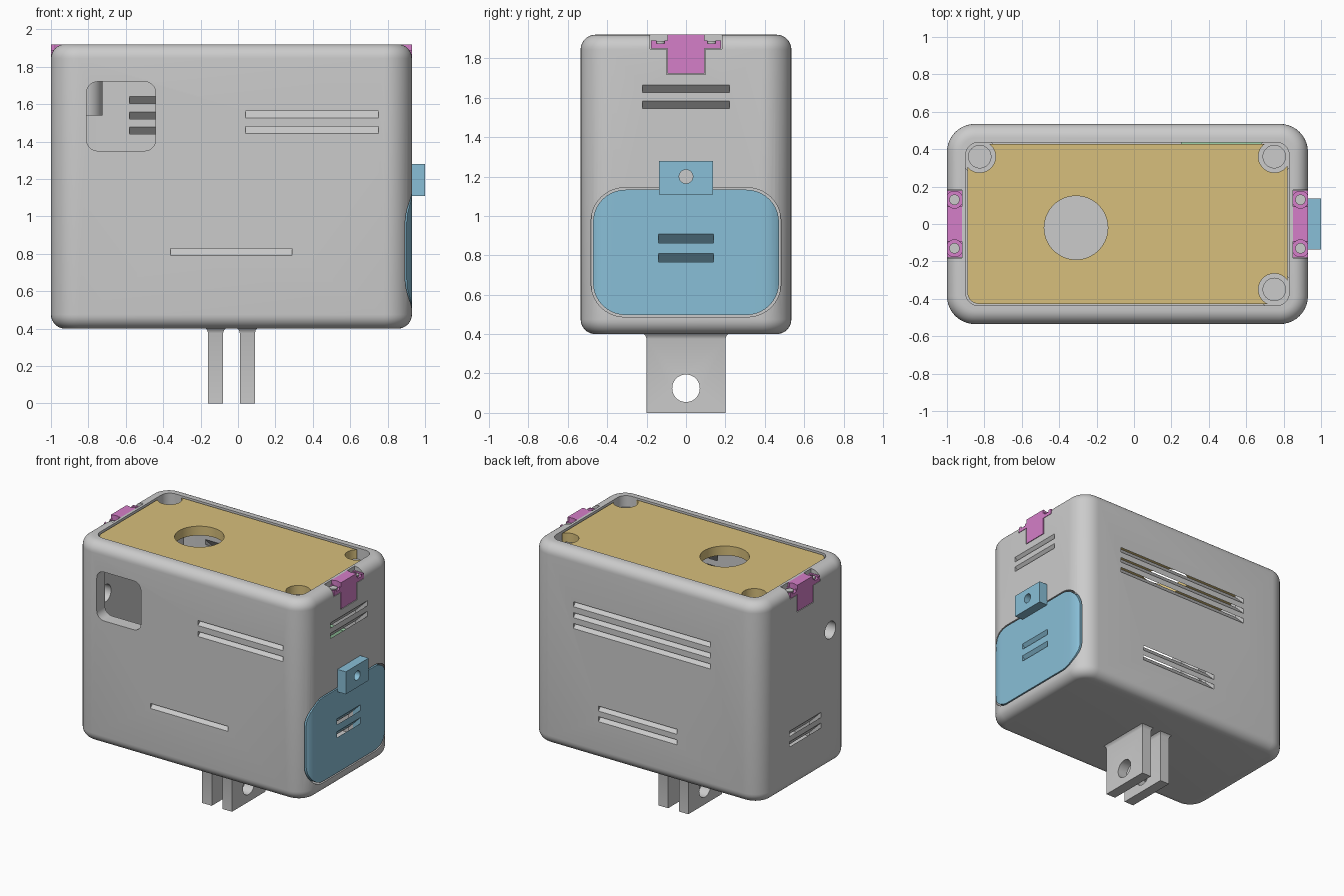
import bpy, bmesh, math

if "Cube" in bpy.data.objects:
    bpy.data.objects.remove(bpy.data.objects["Cube"])

# ---------- helpers ----------
def rect(cu, cv, hu, hv, r=0.0, n=8):
    """Outline of a (rounded) rectangle."""
    if r <= 0:
        return [(cu + a * hu, cv + b * hv) for a, b in ((1, 1), (-1, 1), (-1, -1), (1, -1))]
    pts = []
    for k, (a, b) in enumerate(((1, 1), (-1, 1), (-1, -1), (1, -1))):
        for i in range(n + 1):
            t = (k + i / n) * math.pi / 2
            pts.append((cu + a * (hu - r) + r * math.cos(t), cv + b * (hv - r) + r * math.sin(t)))
    return pts

def circle(cu, cv, r, n=40):
    return [(cu + r * math.cos(2 * math.pi * i / n), cv + r * math.sin(2 * math.pi * i / n)) for i in range(n)]

def loft(name, axis, layers):
    """Closed solid through equal-length outlines stacked along an axis."""
    put = {'x': lambda d, u, v: (d, u, v), 'y': lambda d, u, v: (u, d, v), 'z': lambda d, u, v: (u, v, d)}[axis]
    bm = bmesh.new()
    rings = [[bm.verts.new(put(d, u, v)) for u, v in pts] for d, pts in layers]
    n = len(rings[0])
    for a, b in zip(rings, rings[1:]):
        for i in range(n):
            j = (i + 1) % n
            bm.faces.new((a[i], a[j], b[j], b[i]))
    bm.faces.new(rings[0])
    bm.faces.new(rings[-1])
    bmesh.ops.recalc_face_normals(bm, faces=bm.faces[:])
    me = bpy.data.meshes.new(name)
    bm.to_mesh(me)
    bm.free()
    ob = bpy.data.objects.new(name, me)
    bpy.context.collection.objects.link(ob)
    return ob

def prism(name, axis, lo, hi, pts):
    return loft(name, axis, [(lo, pts), (hi, pts)])

def box(name, x0, x1, y0, y1, z0, z1):
    return prism(name, 'z', z0, z1, rect((x0 + x1) / 2, (y0 + y1) / 2, (x1 - x0) / 2, (y1 - y0) / 2))

def combine(ob, other, op='DIFFERENCE', keep=False):
    m = ob.modifiers.new('combine', 'BOOLEAN')
    m.operation, m.object, m.solver = op, other, 'EXACT'
    with bpy.context.temp_override(object=ob, active_object=ob, selected_objects=[ob]):
        bpy.ops.object.modifier_apply(modifier=m.name)
    if not keep:
        bpy.data.objects.remove(other, do_unlink=True)

def louvre(axis, face, inward, a0, a1, z, slope, h=0.019):
    """Slanted vent cutter: starts at the outer wall face and rises by slope going inward."""
    layers = [(face + inward * d, rect((a0 + a1) / 2, z + slope * d, (a1 - a0) / 2, h)) for d in (-0.03, 0.13)]
    return loft('vent_cutter', axis, layers)

def paint(ob, name, rgb):
    mat = bpy.data.materials.get(name) or bpy.data.materials.new(name)
    mat.diffuse_color = (*rgb, 1)
    mat.use_nodes = True
    mat.node_tree.nodes["Principled BSDF"].inputs["Base Color"].default_value = mat.diffuse_color
    ob.data.materials.clear()
    ob.data.materials.append(mat)

# ---------- case shell ----------
CX, HX, HY, ZB, ZT, R, E = -0.035, 0.965, 0.535, 0.40, 1.92, 0.15, 0.075

def shell_solid(name):
    layers = []
    for k in range(9):
        t = k / 8 * math.pi / 2
        layers.append((ZB + E * (1 - math.sin(t)), E * (1 - math.cos(t))))
    layers = layers[::-1] + [(ZB + ZT - z, i) for z, i in layers]
    layers = sorted(layers)
    return loft(name, 'z', [(z, rect(CX, 0, HX - i, HY - i, R - i, 10)) for z, i in layers])

case = shell_solid('case')
combine(case, prism('cavity', 'z', 0.5, 2.1, rect(CX, 0, 0.865, 0.437, 0.07)))
combine(case, prism('window', 'y', -0.7, -0.3, rect(-0.625, 1.535, 0.185, 0.185, 0.06)))
combine(case, prism('cable_hole', 'x', -1.1, -0.8, circle(-0.30, 1.43, 0.065)))

# hatch recess, following the rounded wall
combine(case, prism('hatch_recess', 'x', 0.865, 1.1, rect(0, 0.815, 0.482, 0.328, 0.17, 10)))

# vents: front, back, right, left
vents = [('y', -HY, 1, 0.04, 0.75, z, 1) for z in (1.545, 1.462)]
vents += [('y', -HY, 1, -0.36, 0.29, 0.81, 1)]
vents += [('y', HY, -1, -0.58, 0.57, z, 1) for z in (1.525, 1.442, 1.36)]
vents += [('y', HY, -1, -0.30, 0.36, z, 1) for z in (0.79, 0.71)]
vents += [('x', 0.93, -1, -0.22, 0.22, z, -1) for z in (1.645, 1.565)]
vents += [('x', -1.0, 1, -0.19, 0.19, z, -1) for z in (0.83, 0.75)]
hatch_vents = [('x', 0.93, -1, -0.14, 0.14, z, -1, 0.022) for z in (0.885, 0.787)]
for v in vents + hatch_vents:
    combine(case, louvre(*v))

# ---------- hatch on the right wall ----------
hatch = shell_solid('hatch')
combine(hatch, prism('hatch_outline', 'x', 0.868, 1.1, rect(0, 0.815, 0.472, 0.318, 0.165, 10)), 'INTERSECT')
for v in hatch_vents:
    combine(hatch, louvre(*v))
paint(hatch, 'blue', (0.25, 0.52, 0.68))
hatch_tab = box('hatch_tab', 0.926, 1.0, -0.137, 0.137, 1.11, 1.28)
combine(hatch_tab, prism('tab_hole', 'x', 0.9, 1.1, circle(0, 1.2, 0.035, 24)))
paint(hatch_tab, 'blue', (0.25, 0.52, 0.68))

# ---------- clips on both end walls ----------
for side, face in (('left', -1.0), ('right', 0.93)):
    s = -1 if face < 0 else 1
    inner = face - s * 0.08
    x0, x1 = sorted((inner, face))
    p0, p1 = sorted((inner, face + s * 0.1))
    combine(case, box('ear_pocket', p0, p1, -0.183, 0.183, 1.847, 2.1))
    combine(case, box('stem_pocket', p0, p1, -0.1, 0.1, 1.717, 2.1))
    clip = box(side + '_clip', x0, x1, -0.178, 0.178, 1.85, 1.89)
    combine(clip, box('clip_stem', x0, x1, -0.093, 0.093, 1.722, 1.92), 'UNION')
    for y in (-0.13, 0.13):
        xc = face - s * 0.04
        combine(clip, prism('head_recess', 'z', 1.875, 2.0, circle(xc, y, 0.045, 24)))
        screw = prism(side + '_clip_screw', 'z', 1.86, 1.888, circle(xc, y, 0.028, 24))
    paint(clip, 'pink', (0.66, 0.21, 0.58))

# ---------- screw posts and lid ----------
lid = prism('lid', 'z', 1.84, 1.91, rect(CX, 0, 0.855, 0.427, 0.06))
combine(lid, prism('lid_opening', 'z', 1.7, 2.1, circle(-0.31, -0.02, 0.17, 64)))
for i, (x, y) in enumerate(((-0.825, 0.36), (0.75, 0.36), (0.75, -0.35))):
    post = prism(f'screw_post_{i + 1}', 'z', 1.54, 1.835, circle(x, y, 0.1))
    combine(post, prism('bore', 'z', 1.79, 2.0, circle(x, y, 0.06)))
    combine(lid, prism('lid_notch', 'z', 1.7, 2.1, circle(x, y, 0.085)))
paint(lid, 'yellow', (0.68, 0.52, 0.2))

# ---------- inner board ----------
board = box('circuit_board', 0.25, 0.70, 0.40, 0.435, 0.98, 1.28)
paint(board, 'green', (0.35, 0.65, 0.4))

# ---------- mounting fins ----------
for name, x in (('left_fin', -0.12), ('right_fin', 0.05)):
    fin = loft(name, 'z', [(0, rect(x, 0, 0.04, 0.2)), (0.375, rect(x, 0, 0.04, 0.2)),
                           (0.392, rect(x, 0, 0.045, 0.206)), (0.405, rect(x, 0, 0.058, 0.22))])
    combine(fin, prism('bolt_hole', 'x', x - 0.1, x + 0.1, circle(0, 0.125, 0.07)))

# ---------- shading ----------
for ob in bpy.data.objects:
    ob.select_set(True)
bpy.context.view_layer.objects.active = case
bpy.ops.object.shade_smooth_by_angle(angle=math.radians(30))
